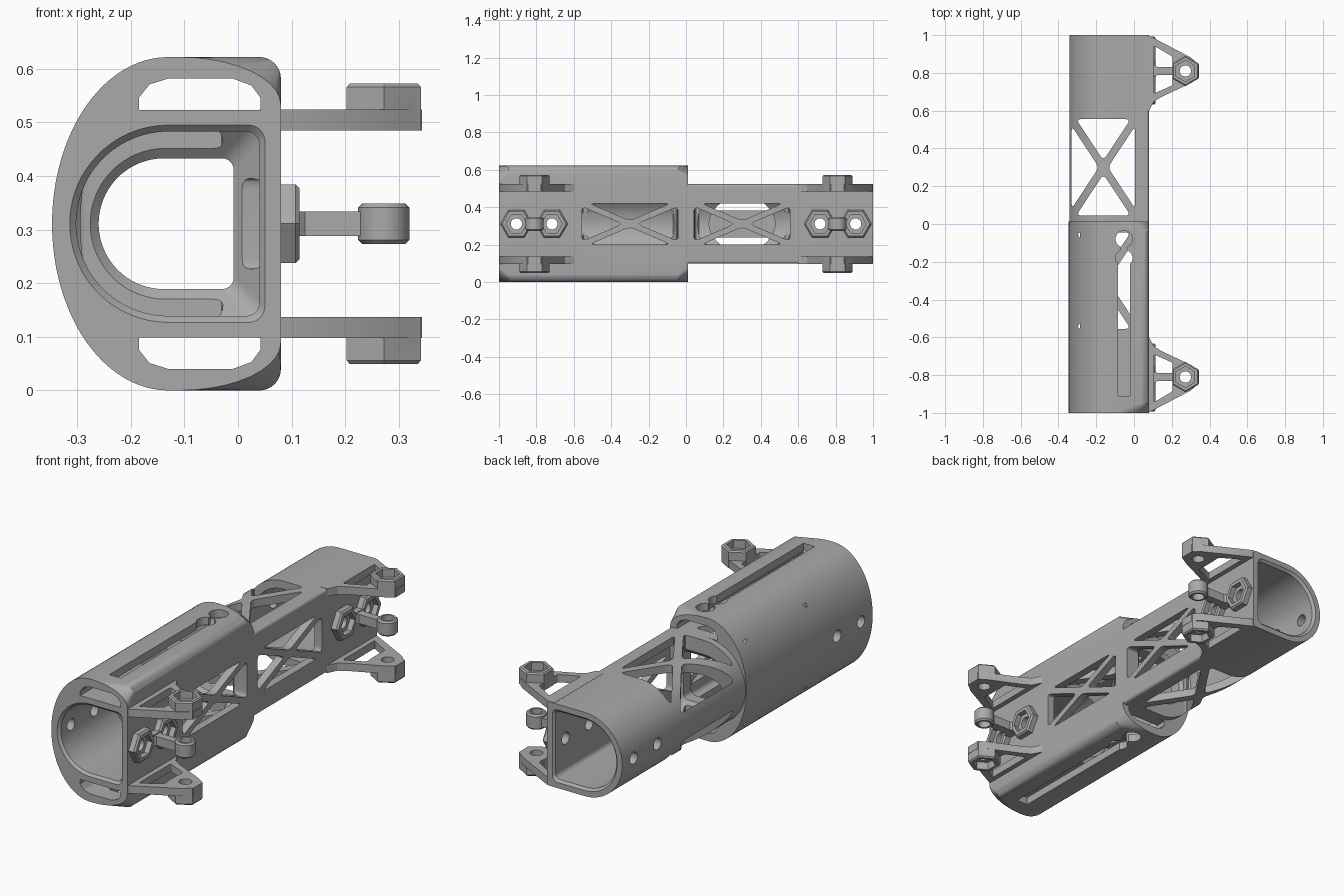
import bpy, bmesh, math
from mathutils import Vector

if "Cube" in bpy.data.objects:
    bpy.data.objects.remove(bpy.data.objects["Cube"])

MID = 0.311          # height of the tube axis; parts are modelled around it
mat = bpy.data.materials.new("plain grey")
mat.use_nodes = True
mat.diffuse_color = (0.4, 0.4, 0.4, 1)
mat.node_tree.nodes["Principled BSDF"].inputs["Base Color"].default_value = mat.diffuse_color


def loft(name, rings):
    """Closed solid through rings of equal point count."""
    bm = bmesh.new()
    rows = [[bm.verts.new(p) for p in r] for r in rings]
    n = len(rows[0])
    for a, b in zip(rows, rows[1:]):
        for i in range(n):
            j = (i + 1) % n
            bm.faces.new((a[i], a[j], b[j], b[i]))
    bm.faces.new(rows[0])
    bm.faces.new(rows[-1])
    bmesh.ops.recalc_face_normals(bm, faces=bm.faces)
    me = bpy.data.meshes.new(name)
    bm.to_mesh(me)
    bm.free()
    me.materials.append(mat)
    ob = bpy.data.objects.new(name, me)
    ob.location.z = MID
    bpy.context.collection.objects.link(ob)
    return ob


def place(axis, u, v, t):
    return {"x": (t, u, v), "y": (u, t, v), "z": (u, v, t)}[axis]


def prism(name, pts, axis, lo, hi):
    return loft(name, [[place(axis, u, v, t) for u, v in pts] for t in (lo, hi)])


def rounded(pts, r, steps=5):
    out = []
    for i, p in enumerate(pts):
        p, a, b = Vector(p), Vector(pts[i - 1]), Vector(pts[(i + 1) % len(pts)])
        s, e = p + (a - p).normalized() * r, p + (b - p).normalized() * r
        for k in range(steps + 1):
            t = k / steps
            out.append(tuple(s * (1 - t) ** 2 + p * 2 * t * (1 - t) + e * t * t))
    return out


def ngon(u, v, r, n=24, turn=0.0):
    return [(u + r * math.cos(turn + math.tau * i / n),
             v + r * math.sin(turn + math.tau * i / n)) for i in range(n)]


def rect(u0, u1, v0, v1):
    return [(u0, v0), (u1, v0), (u1, v1), (u0, v1)]


def combine(ob, other, op="DIFFERENCE"):
    m = ob.modifiers.new("cut", "BOOLEAN")
    m.operation, m.solver, m.object = op, "EXACT", other
    bpy.context.view_layer.objects.active = ob
    bpy.ops.object.modifier_apply(modifier=m.name)
    bpy.data.objects.remove(other)


def mirror(ob, axes):
    m = ob.modifiers.new("mirror", "MIRROR")
    m.use_axis = axes
    m.use_clip = False
    m.use_mirror_merge = False
    bpy.context.view_layer.objects.active = ob
    bpy.ops.object.modifier_apply(modifier=m.name)


def d_ring(y, cx, rx, rz, right, cu, cv):
    """Half ellipse on the left, flat right side with two elliptic corners."""
    arc = lambda x, z, a, b, d0, d1, n: [
        (x + a * math.cos(math.radians(d0 + (d1 - d0) * i / n)), y,
         z + b * math.sin(math.radians(d0 + (d1 - d0) * i / n))) for i in range(n + 1)]
    return (arc(cx, 0, rx, rz, 90, 270, 48)
            + arc(right - cu, cv - rz, cu, cv, -90, 0, 10)
            + arc(right - cu, rz - cv, cu, cv, 0, 90, 10))


def cross_windows(cu, cv, a, b, s):
    """Four triangles left around diagonal struts of half width s."""
    d = math.hypot(a, b)
    u, v = s * d / b, s * d / a
    tris = []
    for k in (1, -1):
        tris.append([(cu + k * u, cv), (cu + k * a, cv + b - v), (cu + k * a, cv - b + v)])
        tris.append([(cu, cv + k * v), (cu + a - u, cv + k * b), (cu - a + u, cv + k * b)])
    return [rounded(t, 0.028) for t in tris]


# Tube: tall sleeve in front with sloped corners, slimmer D tube behind
body = loft("tube_body", [d_ring(y, -0.13, 0.217, 0.311, 0.08, cu, cv)
                          for y, cu, cv in ((-1, 0.19, 0.09), (-0.95, 0.04, 0.04),
                                            (-0.04, 0.04, 0.04), (0.012, 0.19, 0.09))])
combine(body, loft("tail", [d_ring(y, -0.13, 0.2125, 0.2125, 0.08, 0.015, 0.015)
                            for y in (-0.3, 1)]), "UNION")

# Side pockets running the length of the sleeve
pocket = [(-0.185, 0.2125), (-0.185, 0.235), (-0.165, 0.26), (-0.13, 0.271), (-0.01, 0.271),
          (0.025, 0.258), (0.042, 0.235), (0.042, 0.2125)]
for k in (1, -1):
    combine(body, prism("pocket", [(x, k * z) for x, z in pocket], "y", -1.1, 0.1))

# Bore with flared mouths and a stop ring in the middle
big, flare = (-0.13, 0.172, 0.172, 0.04, 0.025, 0.025), (-0.13, 0.184, 0.184, 0.05, 0.03, 0.03)
small = (-0.138, 0.122, 0.122, -0.008, 0.022, 0.022)
stations = [(-1.1, flare), (-1, flare), (-0.988, big), (-0.07, big), (-0.03, small)]
stations += [(-y, s) for y, s in reversed(stations)]
combine(body, loft("bore", [d_ring(y, *s) for y, s in stations]))

# Triangular windows: tail top and bottom, sleeve inner wall, flat side
for tri in cross_windows(-0.162, 0.3, 0.168, 0.255, 0.02):
    combine(body, prism("window", tri, "z", -0.4, 0.4))
for i, tri in enumerate(cross_windows(-0.162, -0.3, 0.168, 0.255, 0.02)):
    if i != 2:
        combine(body, prism("window", tri, "z", -0.216, 0.216))
for y in (-0.3, 0.3):
    for tri in cross_windows(y, 0, 0.257, 0.11, 0.016):
        combine(body, prism("window", tri, "x", 0.0, 0.2))

# Keyhole slots through the sleeve top and bottom
for lo, hi in ((0.235, 0.5), (-0.5, -0.235)):
    for shape in (rect(-0.085, -0.022, -0.91, -0.2), ngon(-0.053, -0.18, 0.045),
                  rect(-0.068, -0.038, -0.2, -0.08), ngon(-0.053, -0.08, 0.045)):
        combine(body, prism("slot", shape, "z", lo, hi))

# Bolt holes across the tube
BOLTS = (0.717, 0.907)
for y in BOLTS:
    for k in (1, -1):
        combine(body, prism("bolt", ngon(k * y, 0, 0.03), "x", -0.5, 0.2))

# Outer arms: triangular plate with a hexagonal nut boss at the tip
HX, HY = 0.272, 0.81
outline = [(0.04, 0.997), (0.08, 0.997), (0.30, 0.882), (0.343, 0.845), (0.343, 0.775),
           (0.30, 0.745), (0.15, 0.675), (0.105, 0.648), (0.08, 0.6), (0.04, 0.6)]
arms = prism("outer_arms", outline, "z", 0.174, 0.2135)
hole = rounded([(0.105, 0.945), (0.205, 0.885), (0.205, 0.735), (0.105, 0.69)], 0.012)
combine(arms, prism("gap", hole, "z", 0.1, 0.3))
turn = math.pi / 6
boss = loft("boss", [[(x, y, z) for x, y in ngon(HX, HY, r, 6, turn)]
                     for z, r in ((0.174, 0.08), (0.255, 0.08), (0.262, 0.073))])
combine(arms, boss, "UNION")
combine(arms, prism("nut", ngon(HX, HY, 0.056, 6, turn), "z", 0.222, 0.3))
combine(arms, prism("bolt", ngon(HX, HY, 0.03), "z", 0.1, 0.3))
mirror(arms, (False, True, True))

# Middle lugs: two hexagonal nut seats bridged to a ring on a short stem
lugs = prism("middle_lugs", rect(0.72, 0.9, -0.028, 0.028), "x", 0.07, 0.112)
stem = [(0.1, HY - 0.04), (0.125, HY - 0.02), (0.25, HY - 0.02),
        (0.25, HY + 0.02), (0.125, HY + 0.02), (0.1, HY + 0.04)]
combine(lugs, prism("stem", stem, "z", -0.023, 0.023), "UNION")
ring = loft("ring", [[(x, y, z) for x, y in ngon(HX, HY, r)]
                     for z, r in ((-0.038, 0.04), (-0.03, 0.048), (0.03, 0.048), (0.038, 0.04))])
combine(lugs, ring, "UNION")
combine(lugs, prism("bolt", ngon(HX, HY, 0.03), "z", -0.1, 0.1))
for y in BOLTS:
    seat = loft("seat", [[(x, u, v) for u, v in ngon(y, 0, r, 6)]
                         for x, r in ((0.07, 0.085), (0.107, 0.085), (0.115, 0.076))])
    combine(lugs, seat, "UNION")
for y in BOLTS:
    combine(lugs, prism("nut", ngon(y, 0, 0.056, 6), "x", 0.088, 0.2))
    combine(lugs, prism("bolt", ngon(y, 0, 0.03), "x", 0.0, 0.2))
mirror(lugs, (False, True, False))

# Smooth curves, keep crisp edges
for ob in (body, arms, lugs):
    bpy.ops.object.select_all(action="DESELECT")
    ob.select_set(True)
    bpy.context.view_layer.objects.active = ob
    bpy.ops.object.shade_smooth_by_angle(angle=math.radians(30))
